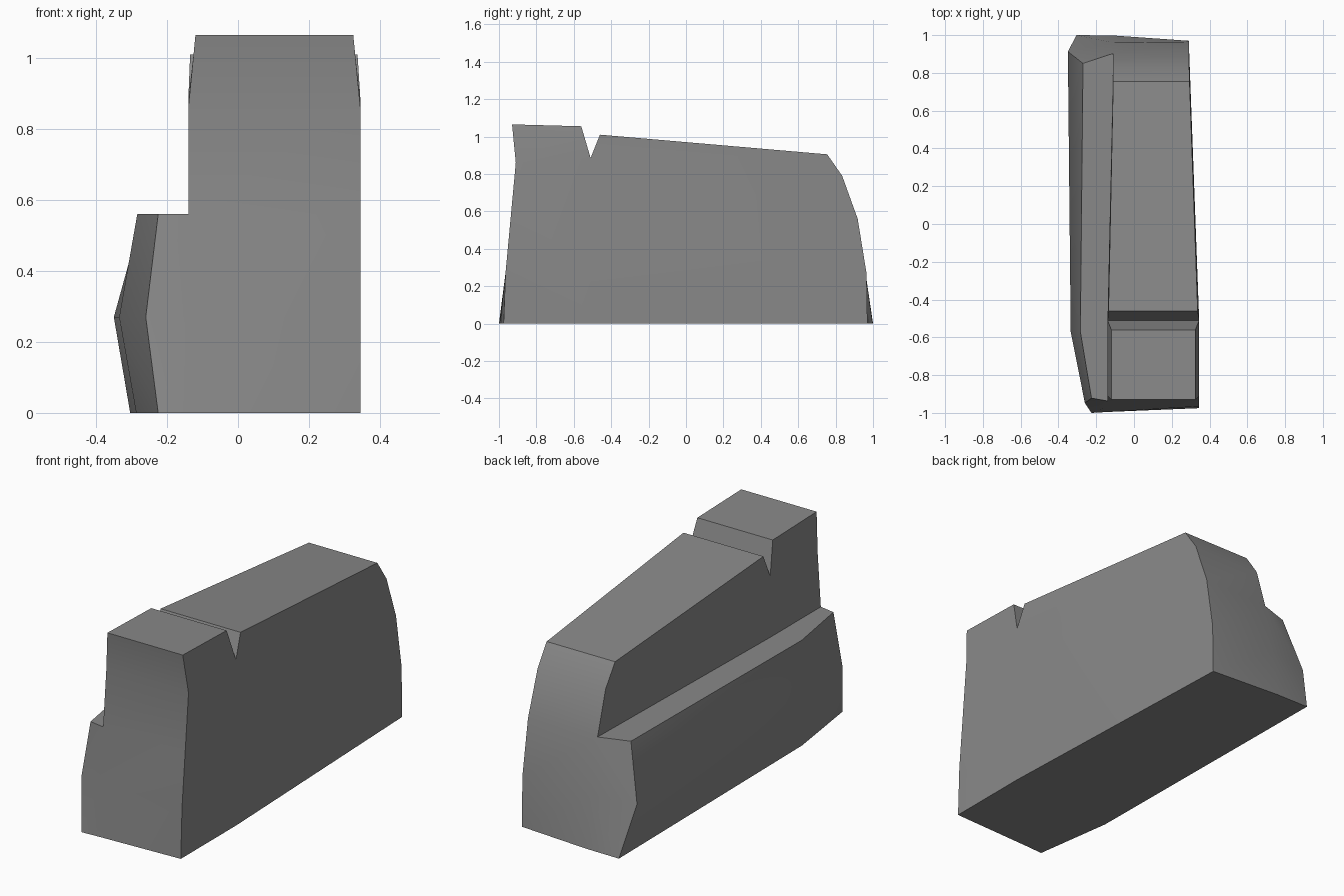
import bpy, bmesh, math

if "Cube" in bpy.data.objects:
    bpy.data.objects.remove(bpy.data.objects["Cube"])

grey = bpy.data.materials.new("mid grey")
grey.diffuse_color = (0.25, 0.25, 0.25, 1)
grey.use_nodes = True
grey.node_tree.nodes["Principled BSDF"].inputs["Base Color"].default_value = grey.diffuse_color

bm = bmesh.new()


def points(rows):
    return [bm.verts.new(r) for r in rows]


def face(*v):
    bm.faces.new(v)


# Tall block: outline over the top from front foot to back foot
# (left x, right x, left y, right y, z)
outline = [
    (-.14, .345, -.995, -.975, 0), (-.14, .345, -.965, -.965, .27),
    (-.14, .345, -.937, -.938, .56), (-.14, .345, -.91, -.91, .86),
    (-.12, .325, -.93, -.93, 1.065), (-.12, .325, -.56, -.56, 1.055),
    (-.14, .345, -.51, -.51, .885), (-.135, .337, -.46, -.46, 1.01),
    (-.11, .294, .755, .755, .905), (-.11, .292, .835, .835, .79),
    (-.11, .29, .903, .918, .56), (-.11, .29, .96, .965, .27),
    (-.11, .29, .998, .97, 0)]
M = points([(a, c, z) for a, b, c, d, z in outline])
R = points([(b, d, z) for a, b, c, d, z in outline])
for i in range(len(M) - 1):
    face(M[i], M[i + 1], R[i + 1], R[i])

# Outer edge of the side step: front, bend and back stations
F = points([(-.225, -1, 0), (-.26, -.948, .27), (-.225, -.922, .56)])
K = points([(-.287, -.57, 0), (-.335, -.57, .27), (-.284, -.57, .56)])
E = points([(-.304, 1, 0), (-.35, .913, .27), (-.27, .85, .56)])
floor_bend, step_bend = points([(.345, -.51, 0), (-.14, -.51, .56)])

# Right wall, then left wall above the step
face(R[0], R[1], R[2], R[3], R[6], floor_bend)
face(*R[3:7])
face(floor_bend, *R[6:13])
face(M[2], M[3], M[6], step_bend)
face(*M[3:7])
face(step_bend, *M[6:11])

# Step flank, ends and top
for i in range(2):
    face(F[i], F[i + 1], K[i + 1], K[i])
    face(K[i], K[i + 1], E[i + 1], E[i])
    face(F[i], F[i + 1], M[i + 1], M[i])
    face(E[i], E[i + 1], M[11 - i], M[12 - i])
face(F[2], K[2], step_bend, M[2])
face(K[2], E[2], M[10], step_bend)

# Underside
face(F[0], M[0], R[0], floor_bend, K[0])
face(K[0], floor_bend, R[12], M[12], E[0])

bmesh.ops.recalc_face_normals(bm, faces=bm.faces[:])
mesh = bpy.data.meshes.new("stepped_block")
bm.to_mesh(mesh)
bm.free()
mesh.materials.append(grey)
block = bpy.data.objects.new("stepped_block", mesh)
bpy.context.collection.objects.link(block)
bpy.context.view_layer.objects.active = block
block.select_set(True)
bpy.ops.object.shade_smooth_by_angle(angle=math.radians(30))
